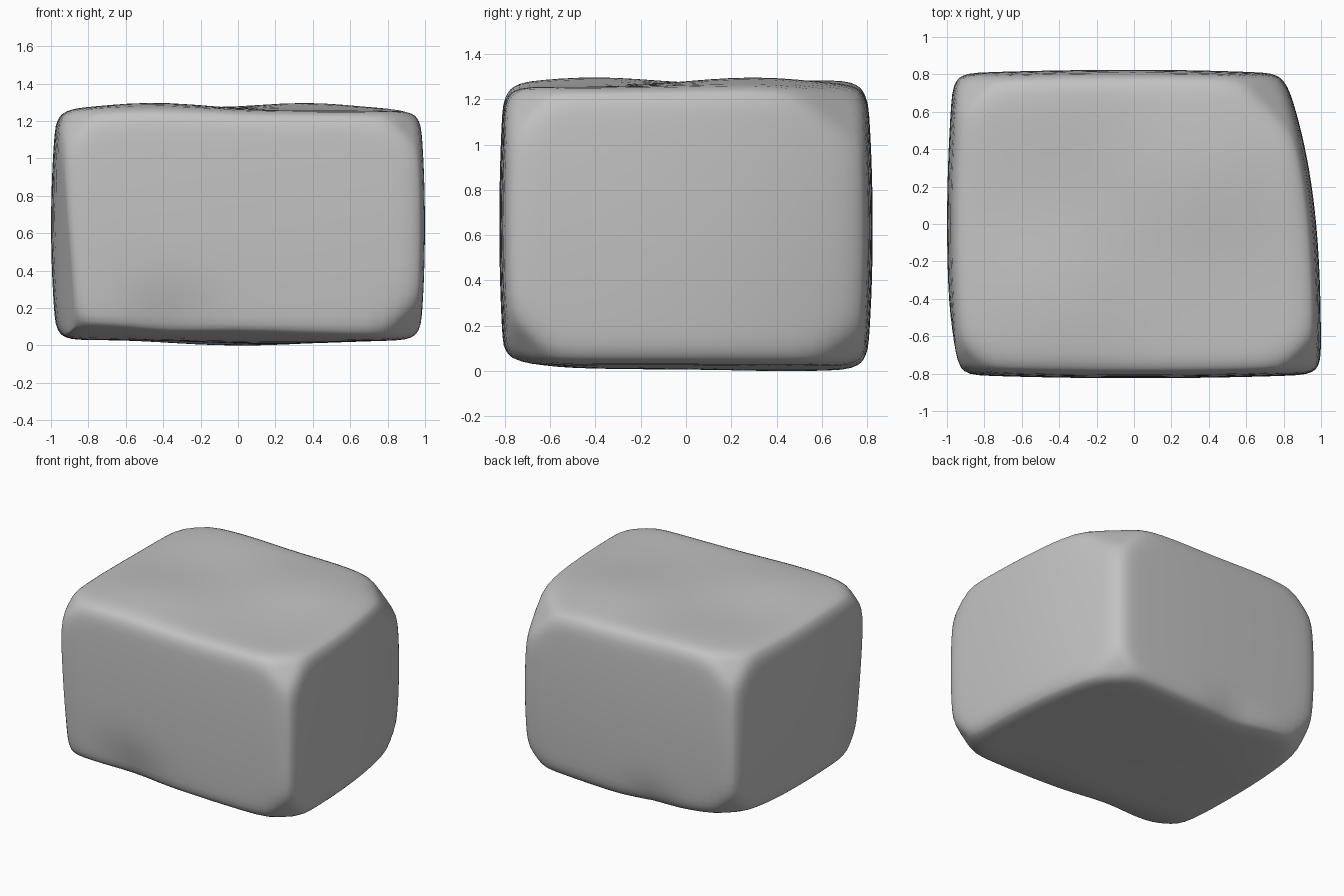
import bpy, bmesh, math
from mathutils import Vector

old = bpy.data.objects.get("Cube")
if old:
    bpy.data.objects.remove(old, do_unlink=True)

HALF = Vector((1.0, 0.82, 0.65))
ROUND = 0.1
SEGMENTS = 24
SOFT = 0.012


def bump(a, b, centre, size):
    return math.exp(-((a - centre[0]) ** 2 + (b - centre[1]) ** 2) / size ** 2)


def rounded(p):
    """Move a point of the unit cube onto a box with rounded edges."""
    q = Vector([math.sin(c * math.pi / 2) * h for c, h in zip(p, HALF)])
    core = Vector([max(-h + ROUND, min(h - ROUND, c)) for c, h in zip(q, HALF)])
    return core + (q - core).normalized() * ROUND


def worn(q):
    """Bulge the sides, taper one flank and make the top and base uneven."""
    u, v, w = (c / h for c, h in zip(q, HALF))
    left = 1.0 - 0.2 * ((v + 1) / 2) ** 3 - 0.025 * w * w
    right = 1.0 - 0.035 * v * v - 0.03 * w * w
    x = u * (left if u > 0 else right)
    front = 0.825 - 0.02 * u * u - 0.02 * w * w
    back = 0.825 - 0.02 * u * u - 0.025 * w * w
    y = v * (front if v < 0 else back)
    top = 1.255 + 0.045 * (bump(x, y, (-0.45, -0.4), 0.4) + bump(x, y, (0.37, 0.3), 0.4))
    top += 0.03 * bump(x, y, (-0.5, 0.6), 0.4) - 0.025 * bump(x, y, (0.75, 0.75), 0.3)
    base = 0.03 - 0.03 * bump(x, y, (0, 0.5), 0.5) - 0.02 * bump(x, y, (0.2, -0.3), 0.5)
    base += 0.035 * bump(x, y, (-0.9, 0.75), 0.35)
    z = base + (top - base) * (w + 1) / 2
    # hollows along the lower front and back edges
    if v < 0:
        y += 0.06 * bump(x, z, (-0.35, 0.09), 0.2) * -v
    else:
        y -= 0.045 * bump(x, z, (-0.25, 0.06), 0.12) * v
    return Vector((x, y, z))


# Chipped corners: direction of the corner and length of the cut edges
chips = [
    ((1, -1, 1), 0.23), ((1, -1, -1), 0.24), ((-1, -1, -1), 0.2), ((-1, -1, 1), 0.19),
    ((1, 1, 1), 0.24), ((1, 1, -1), 0.17), ((-1, 1, 1), 0.21), ((-1, 1, -1), 0.21),
]
planes = []
for sign, length in chips:
    corner = worn(Vector([s * h for s, h in zip(sign, HALF)]))
    normal = Vector(sign).normalized()
    planes.append((normal, corner.dot(normal) - length / math.sqrt(3)))

# Worn edges: the front right upright and the lower front
for direction, point in [
    ((-1, -0.3, -0.08), (-0.9, -0.8, 0.65)),
    ((-0.04, -0.35, -1), (0, -0.8, 0.085)),
]:
    normal = Vector(direction).normalized()
    planes.append((normal, Vector(point).dot(normal)))

# Stone block
bm = bmesh.new()
bmesh.ops.create_cube(bm, size=2)
bmesh.ops.subdivide_edges(bm, edges=bm.edges[:], cuts=SEGMENTS - 1, use_grid_fill=True)
for vert in bm.verts:
    p = worn(rounded(vert.co))
    for normal, offset in planes:
        # soft clamp, so that each cut blends into the faces around it
        p -= normal * SOFT * math.log1p(math.exp((p.dot(normal) - offset) / SOFT))
    vert.co = p
for _ in range(3):
    bmesh.ops.smooth_vert(bm, verts=bm.verts[:], factor=0.4,
                          use_axis_x=True, use_axis_y=True, use_axis_z=True)

# Rest the block on the ground
lowest = min(vert.co.z for vert in bm.verts)
for vert in bm.verts:
    vert.co.z -= lowest
for face in bm.faces:
    face.smooth = True
mesh = bpy.data.meshes.new("stone_block")
bm.to_mesh(mesh)
bm.free()
block = bpy.data.objects.new("stone_block", mesh)
bpy.context.collection.objects.link(block)

# Grey stone
colour = (0.54, 0.54, 0.54, 1)
stone = bpy.data.materials.new("grey_stone")
stone.use_nodes = True
stone.diffuse_color = colour
stone.node_tree.nodes["Principled BSDF"].inputs["Base Color"].default_value = colour
mesh.materials.append(stone)
